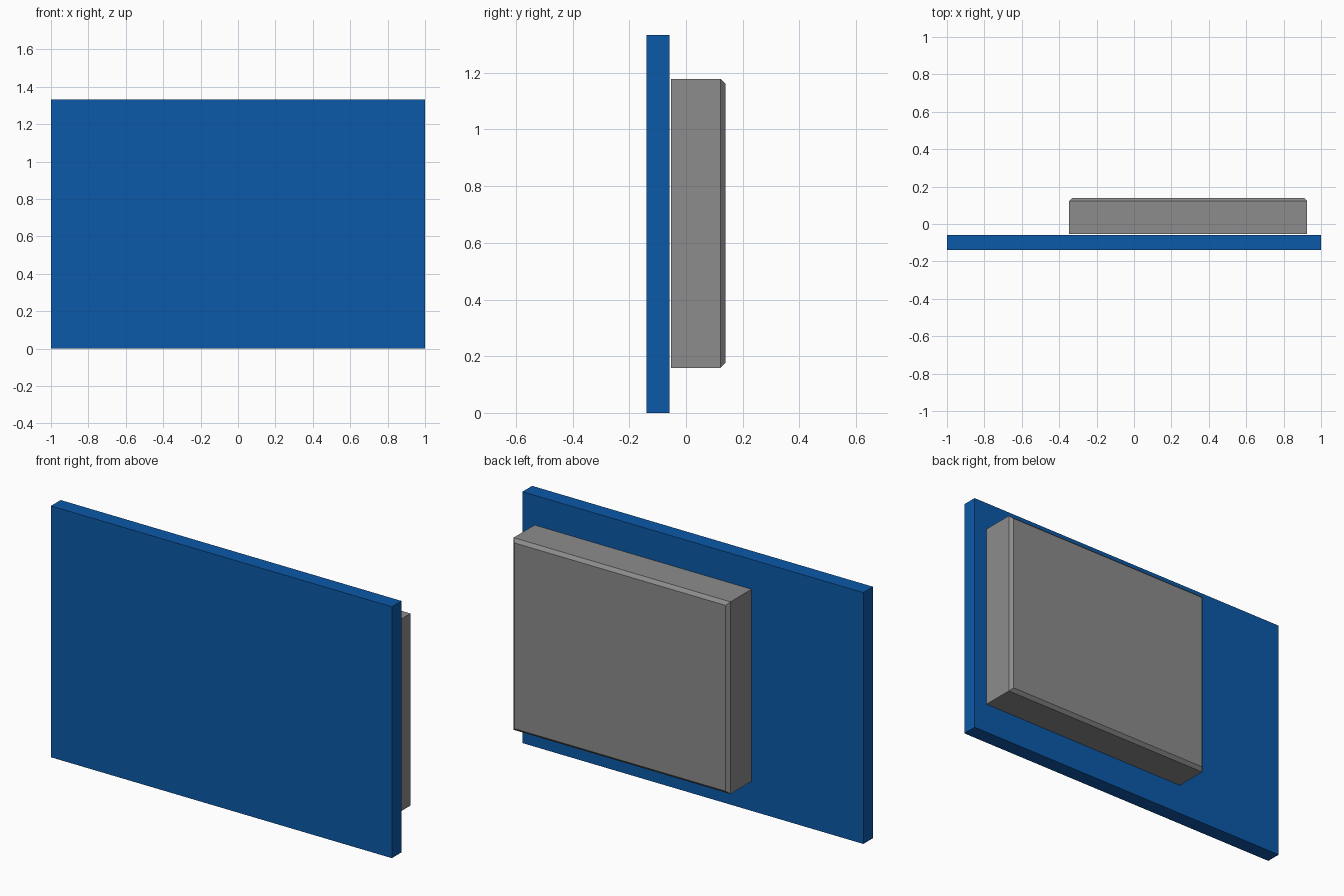
import bpy
import bmesh
from mathutils import Vector

cube = bpy.data.objects.get("Cube")
if cube:
    bpy.data.objects.remove(cube, do_unlink=True)


def make_material(name, rgb):
    mat = bpy.data.materials.new(name)
    mat.use_nodes = True
    color = (*rgb, 1.0)
    mat.diffuse_color = color
    mat.node_tree.nodes["Principled BSDF"].inputs["Base Color"].default_value = color
    return mat


def make_box(name, low, high, mat, back_chamfer=0.0):
    """Box between two corners, optionally chamfered around its back face."""
    low, high = Vector(low), Vector(high)
    centre, size = (low + high) / 2, high - low
    bm = bmesh.new()
    bmesh.ops.create_cube(bm, size=1.0)
    bmesh.ops.scale(bm, vec=size, verts=bm.verts)
    if back_chamfer:
        edges = [e for e in bm.edges if all(v.co.y > 0 for v in e.verts)]
        bmesh.ops.bevel(bm, geom=edges, offset=back_chamfer, segments=1,
                        affect='EDGES', profile=0.5)
    mesh = bpy.data.meshes.new(name)
    bm.to_mesh(mesh)
    bm.free()
    mesh.materials.append(mat)
    obj = bpy.data.objects.new(name, mesh)
    obj.location = centre
    bpy.context.collection.objects.link(obj)
    return obj


blue = make_material("blue", (0.0037, 0.1, 0.396))
grey = make_material("grey", (0.262, 0.262, 0.262))

# Upright front panel
make_box("front_panel", (-1, -0.139, 0), (1, -0.058, 1.333), blue)

# Chamfered housing set just behind the panel
make_box("rear_housing", (-0.347, -0.053, 0.159), (0.926, 0.139, 1.178), grey,
         back_chamfer=0.017)
